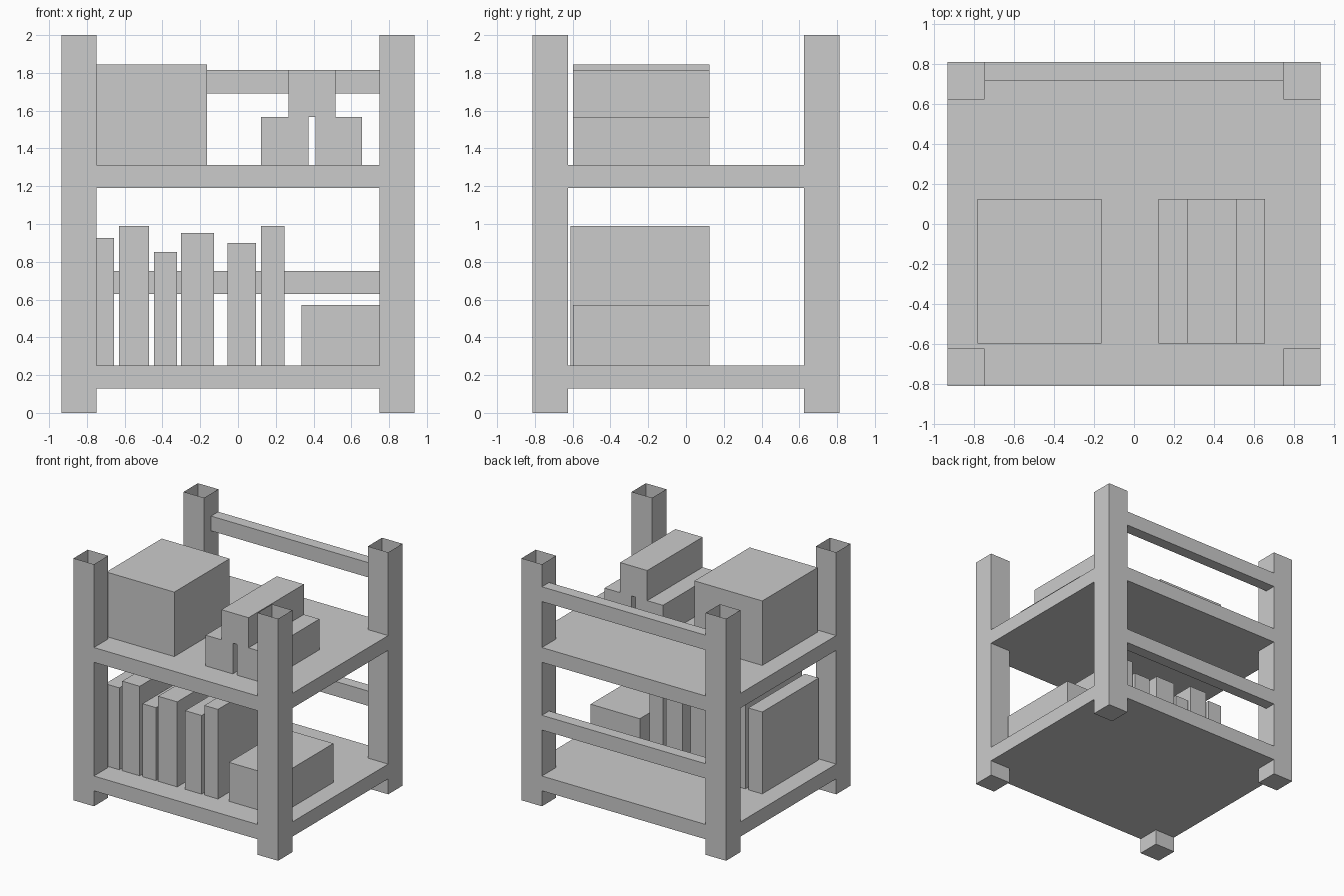
import bpy, bmesh

if "Cube" in bpy.data.objects:
    bpy.data.objects.remove(bpy.data.objects["Cube"])

HX, HY, POST = 0.935, 0.812, 0.186   # half width, half depth, post thickness
IX, IY = HX - POST, HY - POST        # inner faces of the posts


def finish(name, bm):
    bmesh.ops.recalc_face_normals(bm, faces=bm.faces)
    mesh = bpy.data.meshes.new(name)
    bm.to_mesh(mesh)
    bm.free()
    obj = bpy.data.objects.new(name, mesh)
    bpy.context.collection.objects.link(obj)
    return obj


def prism(name, outline, z0, z1, top=True, skip_side=lambda i: False):
    """Extrude a flat outline upwards, optionally leaving faces open."""
    bm = bmesh.new()
    low = [bm.verts.new((x, y, z0)) for x, y in outline]
    high = [bm.verts.new((x, y, z1)) for x, y in outline]
    bm.faces.new(low[::-1])
    if top:
        bm.faces.new(high)
    n = len(outline)
    for i in range(n):
        if not skip_side(i):
            j = (i + 1) % n
            bm.faces.new((low[i], low[j], high[j], high[i]))
    return finish(name, bm)


def box(name, x0, x1, y0, y1, z0, z1, **kw):
    return prism(name, [(x0, y0), (x1, y0), (x1, y1), (x0, y1)], z0, z1, **kw)


# Corner posts, open at the top
for sx, side in ((-1, "left"), (1, "right")):
    for sy, end in ((-1, "front"), (1, "back")):
        xs, ys = sorted((sx * IX, sx * HX)), sorted((sy * IY, sy * HY))
        box(f"{end}_{side}_post", *xs, *ys, 0, 2, top=False)

# Shelves notched around the posts (notch sides are closed by the posts)
plus = [(-IX, -HY), (IX, -HY), (IX, -IY), (HX, -IY), (HX, IY), (IX, IY),
        (IX, HY), (-IX, HY), (-IX, IY), (-HX, IY), (-HX, -IY), (-IX, -IY)]
for name, z in (("lower_shelf", 0.128), ("upper_shelf", 1.19)):
    prism(name, plus, z, z + 0.122, skip_side=lambda i: i % 3 != 0)

# Back rails
for name, z in (("lower_rail", 0.63), ("upper_rail", 1.692)):
    box(name, -IX, IX, 0.718, HY, z, z + 0.122)

# Books on the lower shelf: left, right, top
books = [(-0.785, -0.657, 0.927), (-0.63, -0.47, 0.99), (-0.445, -0.322, 0.853),
         (-0.302, -0.127, 0.953), (-0.055, 0.096, 0.90), (0.121, 0.245, 0.99)]
for i, (x0, x1, top) in enumerate(books):
    box(f"book_{i + 1}", x0, x1, -0.612, 0.125, 0.25, top)

# Storage boxes
Y0, Y1 = -0.598, 0.125
box("small_box", 0.335, 0.785, Y0, Y1, 0.25, 0.572)
box("large_box", -0.785, -0.164, Y0, Y1, 1.312, 1.845)

# Stack of three blocks
box("stack_left", 0.123, 0.372, Y0, Y1, 1.312, 1.566)
box("stack_right", 0.411, 0.657, Y0, Y1, 1.312, 1.566)
box("stack_top", 0.267, 0.515, Y0, Y1, 1.566, 1.815)
